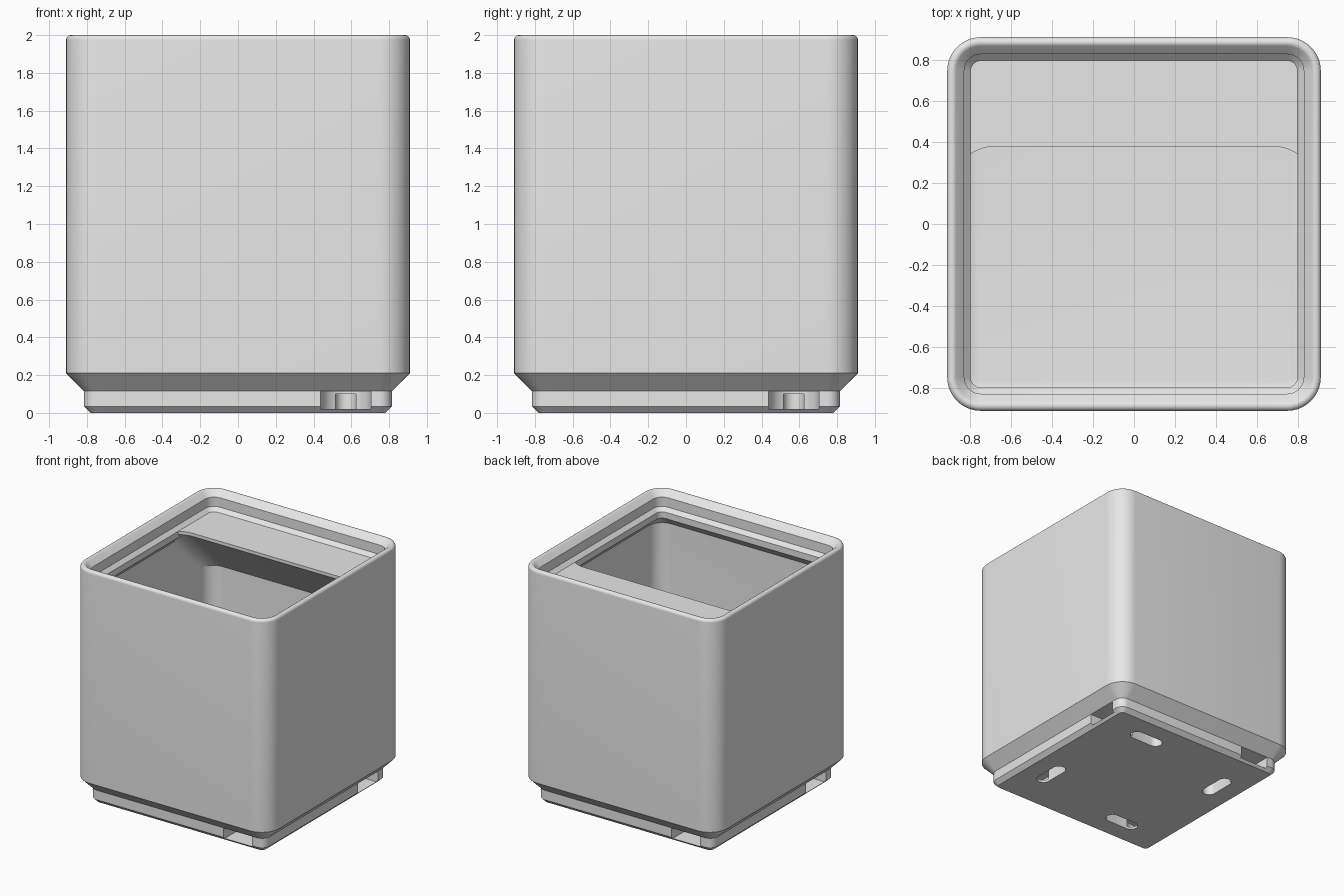
import bpy, bmesh
from math import sin, cos, pi, radians
from mathutils import Matrix

cube = bpy.data.objects.get("Cube")
if cube:
    bpy.data.objects.remove(cube, do_unlink=True)

grey = bpy.data.materials.new("light_grey")
grey.use_nodes = True
grey.diffuse_color = (0.8, 0.8, 0.8, 1)
grey.node_tree.nodes["Principled BSDF"].inputs["Base Color"].default_value = (0.8, 0.8, 0.8, 1)

CORNER = 0.746   # shared centre of all the corner arcs
WALL = 0.868     # half width of the cavity


def arc(cx, cy, r, start, end, steps=10):
    """Points along an arc, angles in degrees."""
    angles = [radians(start + (end - start) * i / steps) for i in range(steps + 1)]
    return [(cx + r * cos(a), cy + r * sin(a)) for a in angles]


def rounded_square(half):
    c, pts = CORNER, []
    for k, (sx, sy) in enumerate([(1, 1), (-1, 1), (-1, -1), (1, -1)]):
        pts += arc(sx * c, sy * c, half - c, 90 * k, 90 * k + 90)
    return pts


def loft(name, sections):
    """Closed solid through a list of (outline, z) with equal point counts."""
    bm = bmesh.new()
    rings = [[bm.verts.new((x, y, z)) for x, y in pts] for pts, z in sections]
    n = len(rings[0])
    for a, b in zip(rings, rings[1:]):
        for i in range(n):
            j = (i + 1) % n
            bm.faces.new((a[i], a[j], b[j], b[i]))
    bm.faces.new(rings[0][::-1])
    bm.faces.new(rings[-1])
    bmesh.ops.recalc_face_normals(bm, faces=bm.faces)
    mesh = bpy.data.meshes.new(name)
    bm.to_mesh(mesh)
    bm.free()
    mesh.materials.append(grey)
    obj = bpy.data.objects.new(name, mesh)
    bpy.context.collection.objects.link(obj)
    return obj


def select(obj):
    bpy.ops.object.select_all(action="DESELECT")
    obj.select_set(True)
    bpy.context.view_layer.objects.active = obj


def smooth(obj):
    select(obj)
    bpy.ops.object.shade_smooth_by_angle(angle=radians(30))


# Bin body: foot and outer wall, rounded rim, stacking lip, cavity with filleted floor
profile = [(0.78, 0), (0.815, 0.035), (0.815, 0.115), (0.91, 0.21)]
profile += arc(0.885, 1.975, 0.025, 0, 135, 9)
profile += [(0.827, 1.952), (0.827, 1.873), (0.796, 1.842), (0.796, 1.789), (WALL, 1.717)]
profile += arc(WALL - 0.1, 0.407, 0.1, 0, -90, 6)
body = loft("bin_body", [(rounded_square(h), z) for h, z in profile])

# Side-loading pockets under the foot, one per side, each with a push-out slot
pocket = arc(0.57, -0.57, 0.133, 0, 180, 16) + [(0.437, -1), (0.703, -1)]
slot = arc(0.57, -0.255, 0.055, 0, 180) + arc(0.57, -0.445, 0.055, 180, 360)
for k in range(4):
    for outline, low, high in ((pocket, 0.02, 0.113), (slot, -0.05, 0.1)):
        cutter = loft("pocket_cutter", [(outline, low), (outline, high)])
        cutter.hide_render = True
        cutter.data.transform(Matrix.Rotation(k * pi / 2, 4, "Z"))
        mod = body.modifiers.new("pocket", "BOOLEAN")
        mod.operation = "DIFFERENCE"
        mod.solver = "EXACT"
        mod.object = cutter
        select(body)
        bpy.ops.object.modifier_apply(modifier=mod.name)
        bpy.data.objects.remove(cutter, do_unlink=True)
smooth(body)


# Label shelf along the back wall, sloped underneath, with rounded front corners
def shelf_outline(front, r):
    c, side = CORNER, 0.88
    back = arc(c, c, side - c, 0, 90) + arc(-c, c, side - c, 90, 180)
    left = arc(r - WALL, front - r, r, 180, 90)
    right = arc(WALL - r, front - r, r, 90, 0)
    return back + [(-side, front - r)] + left + right + [(side, front - r)]


shelf = loft("label_shelf", [
    (shelf_outline(0.86, 0.122), 1.36),
    (shelf_outline(0.376, 0.18), 1.815),
    (shelf_outline(0.376, 0.18), 1.842),
])
smooth(shelf)
